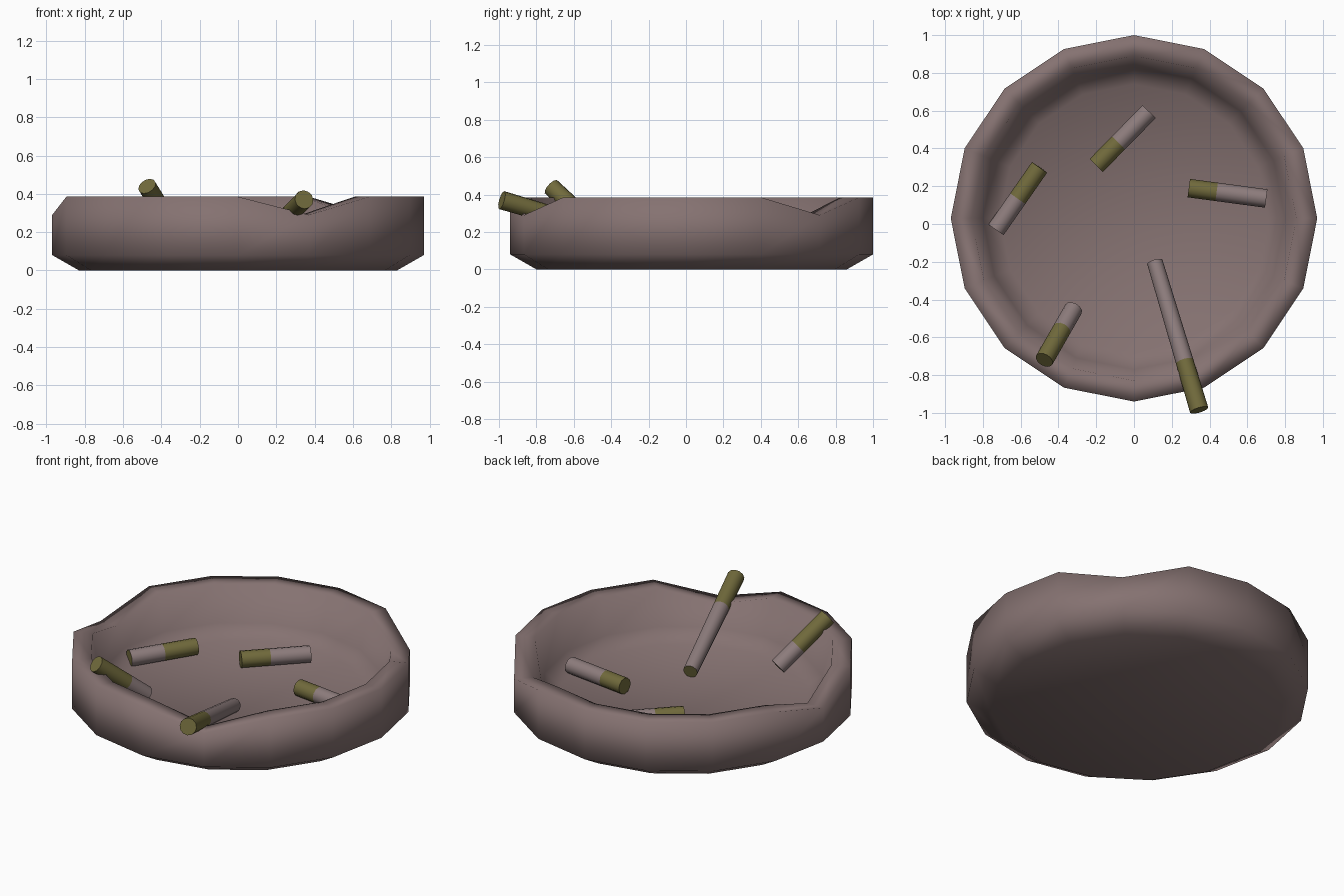
import bpy, bmesh, math
from mathutils import Vector

if "Cube" in bpy.data.objects:
    bpy.data.objects.remove(bpy.data.objects["Cube"])

def material(name, rgb):
    m = bpy.data.materials.new(name)
    m.diffuse_color = (*rgb, 1)
    m.use_nodes = True
    m.node_tree.nodes["Principled BSDF"].inputs["Base Color"].default_value = m.diffuse_color
    return m

clay = material("mauve_clay", (0.235, 0.168, 0.165))
paper = material("pale_paper", (0.270, 0.205, 0.205))
olive = material("olive_filter", (0.165, 0.145, 0.045))

def finish(name, bm, mats):
    bmesh.ops.recalc_face_normals(bm, faces=bm.faces)
    me = bpy.data.meshes.new(name)
    bm.to_mesh(me)
    bm.free()
    for m in mats:
        me.materials.append(m)
    ob = bpy.data.objects.new(name, me)
    bpy.context.collection.objects.link(ob)
    for p in me.polygons:
        p.use_smooth = True
    return ob

def skin(bm, rings):
    """Bridge successive rings and cap both ends; returns side faces per band and caps."""
    n = len(rings[0])
    bands = [[bm.faces.new((a[i], a[(i + 1) % n], b[(i + 1) % n], b[i])) for i in range(n)]
             for a, b in zip(rings, rings[1:])]
    caps = [bm.faces.new(rings[0]), bm.faces.new(rings[-1])]
    return bands, caps

# Round dish: 16-sided lathe with three rest notches in the rim
SIDES, CY = 16, 0.03
NOTCHES = (2, 8, 13)
profile = [(0.83, 0.0), (0.97, 0.08), (0.97, 0.385), (0.86, 0.385), (0.80, 0.17), (0.71, 0.10)]
bm = bmesh.new()
rings = []
for r, z in profile:
    ring = []
    for i in range(SIDES):
        a = 2 * math.pi * i / SIDES
        h = 0.29 if z > 0.3 and i in NOTCHES else z
        ring.append(bm.verts.new((r * math.cos(a), CY + r * math.sin(a), h)))
    rings.append(ring)
skin(bm, rings)
finish("dish", bm, [clay])

# Stubs: filter end, burnt end, filter share of the length, end radii
def stub(name, p, q, share, r0=0.049, r1=0.049, sides=12):
    p, q = Vector(p), Vector(q)
    rot = (q - p).to_track_quat('Z', 'Y')
    bm = bmesh.new()
    rings = []
    for t in (0, share, 1):
        r = r0 + (r1 - r0) * t
        rings.append([bm.verts.new(p.lerp(q, t) + rot @ Vector(
            (r * math.cos(2 * math.pi * i / sides), r * math.sin(2 * math.pi * i / sides), 0)))
            for i in range(sides)])
    bands, caps = skin(bm, rings)
    for f in bands[0] + caps:
        f.material_index = 1
    ob = finish(name, bm, [paper, olive])
    bpy.ops.object.select_all(action='DESELECT')
    ob.select_set(True)
    bpy.context.view_layer.objects.active = ob
    bpy.ops.object.shade_smooth_by_angle(angle=math.radians(40))

stub("stub_left", (-0.50, 0.30, 0.155), (-0.73, -0.03, 0.145), 0.5)
stub("stub_back", (-0.20, 0.31, 0.15), (0.08, 0.595, 0.15), 0.42)
stub("stub_right", (0.29, 0.19, 0.15), (0.70, 0.135, 0.15), 0.36)
stub("stub_leaning", (-0.475, -0.72, 0.44), (-0.32, -0.45, 0.19), 0.6)
stub("long_stub_on_notch", (0.345, -0.985, 0.37), (0.11, -0.20, 0.14), 0.33, 0.05, 0.042)
